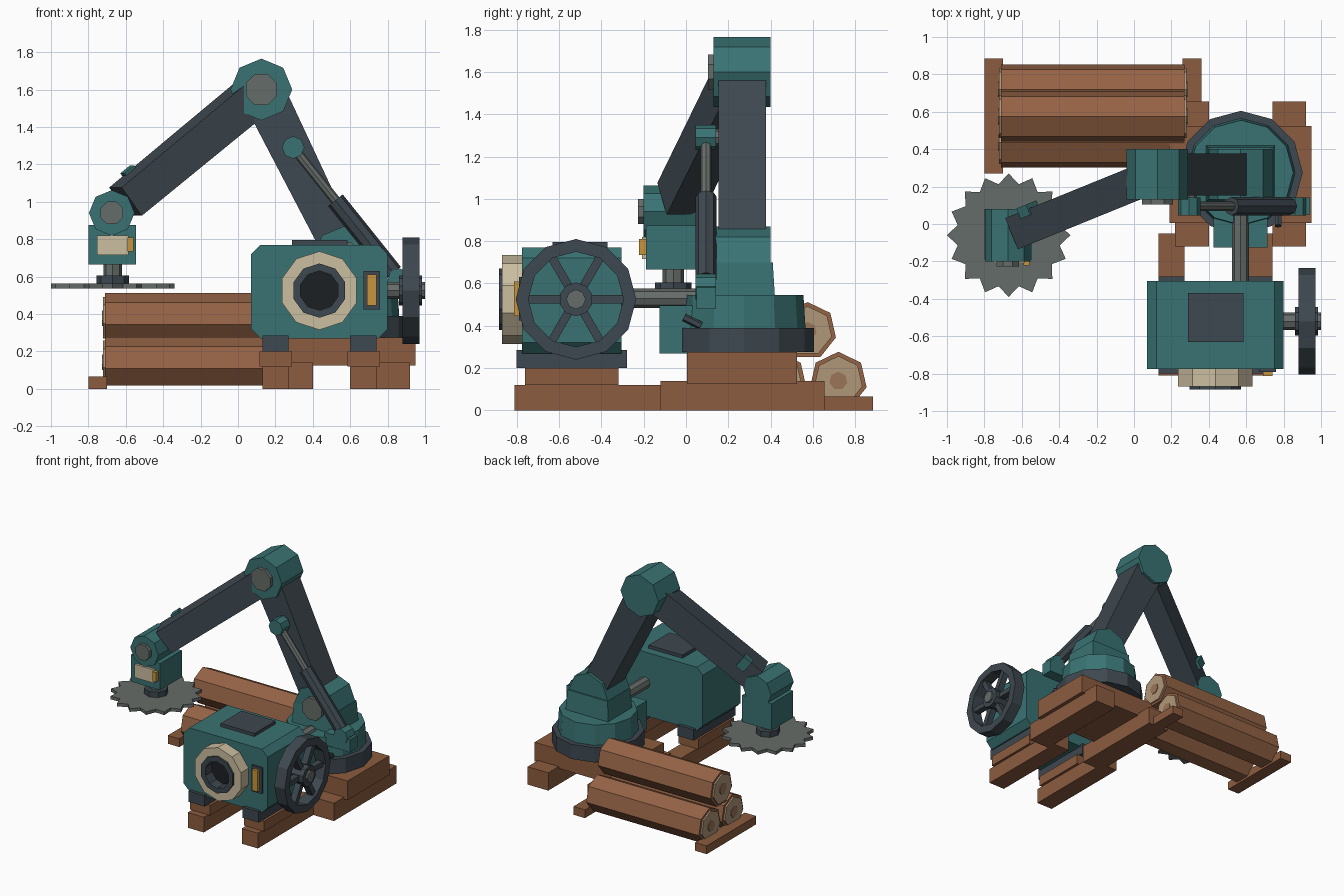
import bpy, bmesh
from math import sin, cos, pi
from mathutils import Vector as V

if "Cube" in bpy.data.objects:
    bpy.data.objects.remove(bpy.data.objects["Cube"])

COL = dict(teal=(.042, .17, .17), dark=(.048, .065, .08), grey=(.13, .15, .14), wood=(.26, .107, .05),
           bark=(.3, .125, .06), cream=(.6, .51, .35), amber=(.58, .3, .045), cut=(.43, .31, .19),
           core=(.33, .18, .1), black=(.012, .014, .017))
MATS = {}
for k, c in COL.items():
    MATS[k] = bpy.data.materials.new(k)
    MATS[k].diffuse_color = (*c, 1)


def loft(name, rings, mat, loop=False):
    """Skin a list of equal point rings; cap the ends unless the rings form a loop."""
    bm = bmesh.new()
    vs = [[bm.verts.new(p) for p in r] for r in rings]
    n = len(vs[0])
    pairs = list(zip(vs, vs[1:])) + ([(vs[-1], vs[0])] if loop else [])
    for a, b in pairs:
        for i in range(n):
            bm.faces.new((a[i], a[(i + 1) % n], b[(i + 1) % n], b[i]))
    if not loop:
        bm.faces.new(vs[0])
        bm.faces.new(vs[-1])
    bmesh.ops.recalc_face_normals(bm, faces=bm.faces)
    me = bpy.data.meshes.new(name)
    bm.to_mesh(me)
    bm.free()
    me.materials.append(MATS[mat])
    ob = bpy.data.objects.new(name, me)
    bpy.context.collection.objects.link(ob)
    return ob


def frame(p0, p1):
    w = (V(p1) - V(p0)).normalized()
    if abs(w.z) > .99:
        return V((1, 0, 0)), V((0, 1, 0))
    u = w.cross(V((0, 0, 1))).normalized()
    return u, u.cross(w)


def sweep(name, p0, p1, prof, mat, prof1=None):
    u, v = frame(p0, p1)
    return loft(name, [[V(p) + u * a + v * b for a, b in q]
                       for p, q in ((p0, prof), (p1, prof1 or prof))], mat)


def ngon(r, n, rot=pi / 2):
    return [(r * cos(rot + 2 * pi * i / n), r * sin(rot + 2 * pi * i / n)) for i in range(n)]


def rect(w, h):
    return [(-w / 2, -h / 2), (w / 2, -h / 2), (w / 2, h / 2), (-w / 2, h / 2)]


def rod(name, p0, p1, r, mat, n=8, rot=pi / 2, r1=None):
    return sweep(name, p0, p1, ngon(r, n, rot), mat, ngon(r1 or r, n, rot))


def tube(name, p0, p1, ro, ri, mat, n):
    u, v = frame(p0, p1)
    return loft(name, [[V(p) + u * a + v * b for a, b in ngon(r, n)]
                       for p, r in ((p0, ro), (p1, ro), (p1, ri), (p0, ri))], mat, True)


def box(name, x0, x1, y0, y1, z0, z1, mat):
    return loft(name, [[(x0, y0, z), (x1, y0, z), (x1, y1, z), (x0, y1, z)] for z in (z0, z1)], mat)


# timber skids, chocks and motor feet
for x in (.13, .60):
    box("motor_skid", x, x + .14, -.81, -.05, 0, .12, "wood")
    box("motor_chock", x - .015, x + .16, -.76, -.32, .12, .20, "wood")
    box("motor_foot", x, x + .14, -.80, -.28, .20, .285, "dark")
for x in (.22, .74):
    box("base_skid", x, x + .18, -.12, .655, 0, .14, "wood")
box("base_platform", .19, .95, .005, .525, .125, .275, "wood")

# log pile on bearers
for x in (-.80, .26):
    box("log_bearer", x, x + .10, .27, .885, 0, .065, "wood")
for y, z in ((.72, .14), (.435, .14), (.575, .375)):
    rod("log_bark", (-.71, y, z), (.27, y, z), .137, "bark", 7)
    rod("log_cut_face", (-.722, y, z), (.282, y, z), .117, "cut", 7)
    rod("log_core", (-.727, y, z), (.287, y, z), .043, "core", 7)

# motor housing with chamfered corners
w, h, c = .365, .25, .05
prof = [(-w, -h + c), (-w + c, -h), (w - c, -h), (w, -h + c), (w, h - c), (w - c, h), (c - w, h), (-w, h - c)]
sweep("motor_housing", (.435, -.775, .52), (.435, -.305, .52), prof, "teal")
box("motor_hatch", .29, .585, -.63, -.37, .76, .795, "dark")
tube("intake_ring", (.435, -.87, .525), (.435, -.77, .525), .21, .14, "cream", 10)
tube("intake_sleeve", (.435, -.885, .525), (.435, -.77, .525), .145, .105, "dark", 10)
rod("intake_bore", (.435, -.80, .525), (.435, -.77, .525), .12, "black", 10)
box("gauge_frame", .67, .76, -.79, -.77, .425, .63, "dark")
box("gauge_lamp", .69, .74, -.812, -.77, .445, .61, "amber")

# flywheel on the motor's right side
fy, fz = -.52, .525
tube("flywheel_rim", (.88, fy, fz), (.97, fy, fz), .285, .225, "dark", 12)
for i in range(6):
    a = i * pi / 3
    d = V((0, cos(a), sin(a)))
    sweep("flywheel_spoke", V((.925, fy, fz)) + d * .06, V((.925, fy, fz)) + d * .24, rect(.05, .04), "dark")
rod("flywheel_hub", (.86, fy, fz), (.985, fy, fz), .08, "dark", 10)
rod("flywheel_axle", (.79, fy, fz), (1.0, fy, fz), .046, "grey", 8)

# drive shaft and gearbox
rod("drive_shaft", (.57, -.32, .53), (.57, .1, .53), .045, "grey", 8)
box("gearbox", .425, .715, -.125, .1, .27, .495, "teal")

# turntable and pedestal
tc = (.572, .275)
rod("turntable_ring", (*tc, .275), (*tc, .39), .33, "dark", 12)
rod("turntable_body", (*tc, .39), (*tc, .545), .29, "teal", 12, r1=.28)
sweep("pedestal", (.57, .27, .54), (.57, .27, .70), rect(.37, .30), "teal", rect(.35, .28))
rod("lock_lever", (.77, -.01, .44), (.77, .07, .40), .02, "dark", 6)

# arm joints with pin caps
S, E, W = V((.57, .265, .70)), V((.125, .265, 1.60)), V((-.675, -.06, .94))
for name, p, r, y0, y1, cap in (("shoulder", S, .17, .13, .40, .09), ("elbow", E, .165, .13, .40, .09),
                                ("wrist", W, .122, -.20, .08, .065)):
    rod(name + "_joint", (p.x, y0, p.z), (p.x, y1, p.z), r, "teal")
    rod(name + "_pin", (p.x, y0 - .026, p.z), (p.x, y0 + .02, p.z), cap, "grey", 8, pi / 8)

# arm beams
sweep("upper_arm", S, E, rect(.225, .19), "dark", rect(.225, .235))
d = (E - W).normalized()
sweep("forearm", W + d * .10, E, rect(.18, .19), "dark", rect(.18, .20))
u, v = frame(W, E)
k = W + d * .24 + v * .06 - u * .085
sweep("forearm_clamp", k - d * .035, k + d * .035, rect(.06, .10), "teal")

# lifting ram
R0, R1 = V((.86, .095, .585)), V((.295, .095, 1.29))
for name, p in (("ram_lower_eye", R0), ("ram_upper_eye", R1)):
    rod(name, (p.x, .045, p.z), (p.x, .142, p.z), .06, "teal")
rod("ram_upper_mount", (.295, .13, 1.29), (.295, .2, 1.29), .04, "grey")
box("ram_bracket", .72, .94, .05, .142, .48, .58, "teal")
rod("ram_barrel", R0.lerp(R1, .05), R0.lerp(R1, .6), .05, "dark")
rod("ram_rod", R0.lerp(R1, .5), R1, .026, "grey")

# saw head
box("saw_head", -.80, -.545, -.19, .08, .665, .875, "teal")
box("saw_head_plate", -.755, -.585, -.208, -.18, .715, .82, "cream")
box("saw_head_lamp", -.59, -.56, -.222, -.18, .735, .81, "amber")
sx, sy = -.67, -.06
rod("saw_spindle", (sx, sy, .59), (sx, sy, .68), .05, "grey")
rod("saw_collar", (sx, sy, .555), (sx, sy, .605), .087, "dark")
teeth = []
for i in range(32):
    a, r = pi / 2 + i * pi / 16, .33 if i % 2 == 0 else .278
    teeth.append((r * cos(a), r * sin(a)))
sweep("saw_blade", (sx, sy, .537), (sx, sy, .562), teeth, "grey")

for m in bpy.data.materials:
    if m.users and not m.is_grease_pencil:
        m.use_nodes = True
        m.node_tree.nodes["Principled BSDF"].inputs["Base Color"].default_value = m.diffuse_color
